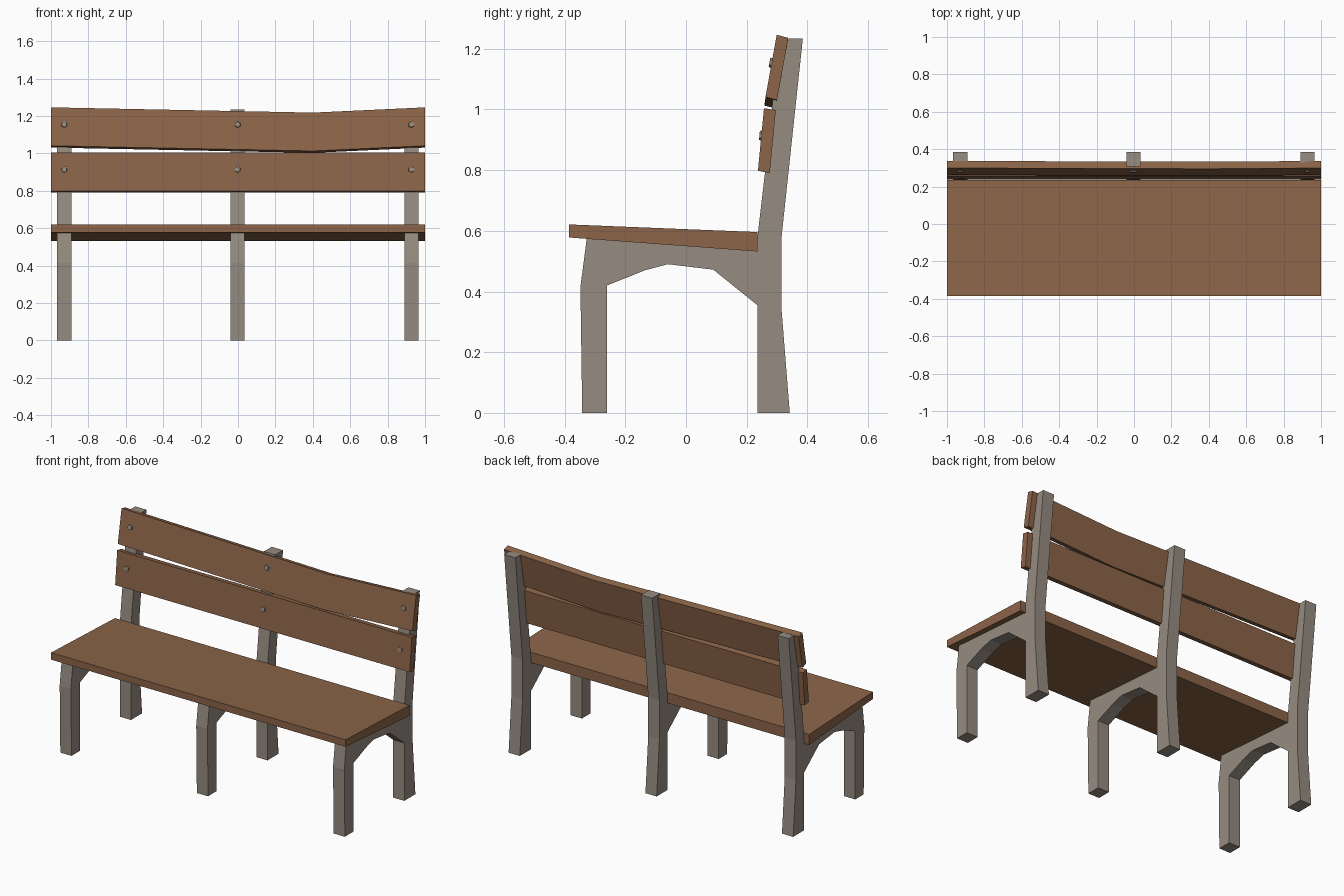
import bpy, bmesh, math
from mathutils import Vector, Matrix

if "Cube" in bpy.data.objects:
    bpy.data.objects.remove(bpy.data.objects["Cube"])


def material(name, rgb):
    m = bpy.data.materials.new(name)
    m.diffuse_color = (*rgb, 1)
    m.use_nodes = True
    m.node_tree.nodes["Principled BSDF"].inputs["Base Color"].default_value = m.diffuse_color
    return m


WOOD = material("brown wood", (0.262, 0.130, 0.066))
STONE = material("warm grey", (0.305, 0.262, 0.218))


def finish(name, bm, mat):
    bmesh.ops.recalc_face_normals(bm, faces=bm.faces)
    me = bpy.data.meshes.new(name)
    bm.to_mesh(me)
    bm.free()
    me.materials.append(mat)
    ob = bpy.data.objects.new(name, me)
    bpy.context.collection.objects.link(ob)
    return ob


def loft(name, profile, stations, mat):
    """Sweep a (y, z) profile along x; each station is (x, dy, dz)."""
    bm = bmesh.new()
    rings = [[bm.verts.new((x, y + dy, z + dz)) for y, z in profile]
             for x, dy, dz in stations]
    n = len(profile)
    for a, b in zip(rings, rings[1:]):
        for i in range(n):
            j = (i + 1) % n
            bm.faces.new((a[i], a[j], b[j], b[i]))
    bm.faces.new(rings[0])
    bm.faces.new(rings[-1])
    return finish(name, bm, mat)


# Support frames: legs, arch and back post in one profile
FRAME = [(-0.342, 0), (-0.26, 0), (-0.26, 0.42), (-0.135, 0.47), (-0.06, 0.49),
         (0.09, 0.472), (0.235, 0.355), (0.235, 0), (0.342, 0), (0.315, 0.34),
         (0.315, 0.58), (0.385, 1.233), (0.308, 1.234), (0.26, 0.79),
         (0.235, 0.575), (0.235, 0.535), (-0.327, 0.576), (-0.348, 0.415)]
CENTRES = {"left": -0.929, "middle": -0.002, "right": 0.927}
for side, x in CENTRES.items():
    loft(side + "_frame", FRAME, [(x - 0.038, 0, 0), (x + 0.038, 0, 0)], STONE)

# Seat board
ENDS = [(-1, 0, 0), (1, 0, 0)]
loft("seat", [(-0.385, 0.578), (-0.385, 0.621), (0.235, 0.596), (0.235, 0.532)],
     ENDS, WOOD)

# Back planks, the upper one sagging off-centre
loft("lower_back_plank",
     [(0.237, 0.798), (0.257, 1.004), (0.296, 0.998), (0.276, 0.79)], ENDS, WOOD)
loft("upper_back_plank",
     [(0.262, 1.041), (0.299, 1.246), (0.337, 1.236), (0.30, 1.031)],
     [(-1, 0, 0), (0.4, -0.004, -0.028), (1, 0, 0)], WOOD)

# Bolt heads on the plank fronts
for row, y, z, tilt in (("lower", 0.248, 0.914, 0.097), ("upper", 0.281, 1.154, 0.18)):
    for side, x in CENTRES.items():
        bm = bmesh.new()
        turn = (Matrix.Translation(Vector((x, y, z)))
                @ Matrix.Rotation(math.pi / 2 - tilt, 4, 'X'))
        bmesh.ops.create_cone(bm, cap_ends=True, segments=6, radius1=0.018,
                              radius2=0.015, depth=0.012, matrix=turn)
        finish(f"{row}_{side}_bolt", bm, STONE)
